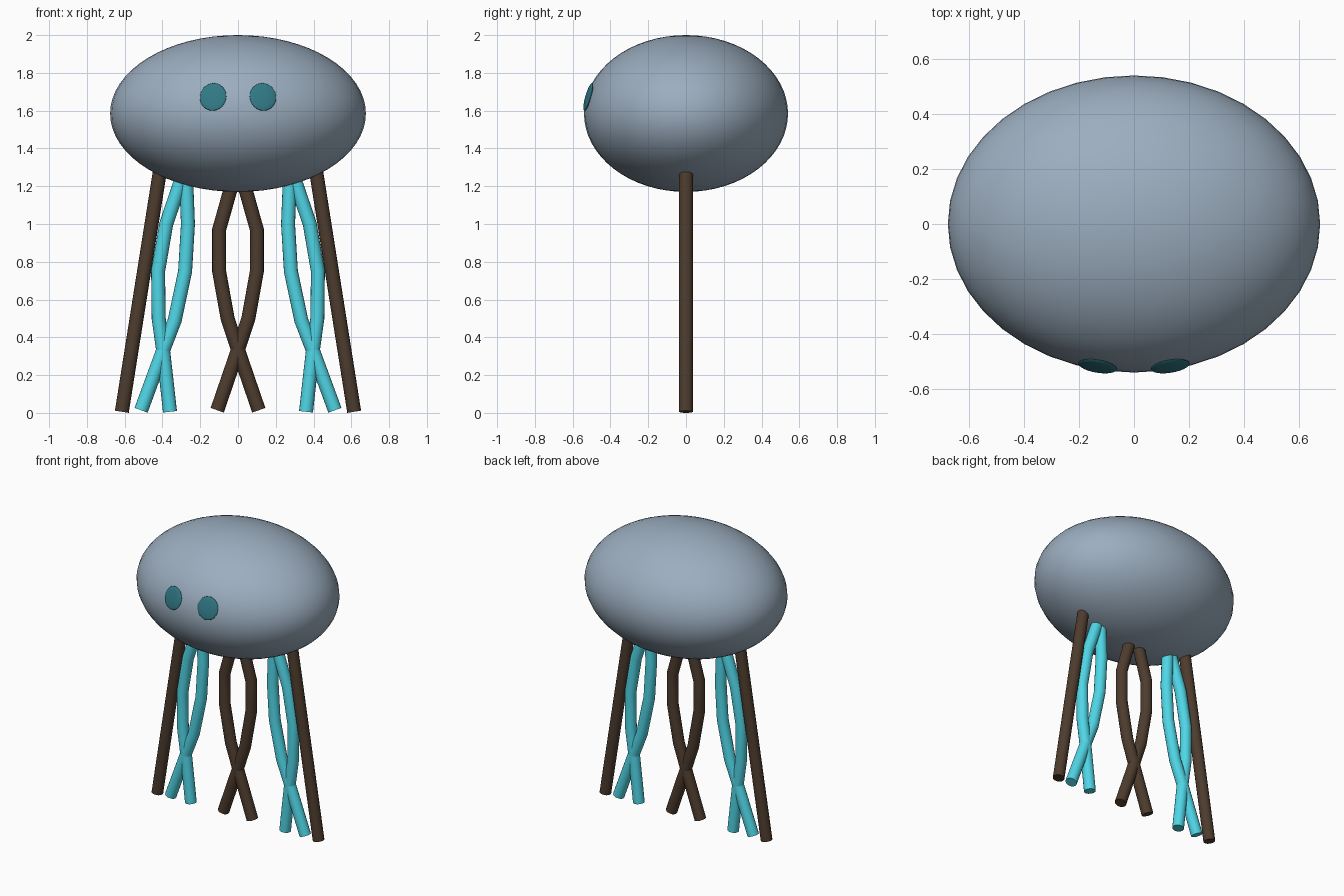
import bpy
from math import sqrt
from mathutils import Vector

if "Cube" in bpy.data.objects:
    bpy.data.objects.remove(bpy.data.objects["Cube"])


def material(name, color):
    mat = bpy.data.materials.new(name)
    mat.diffuse_color = (*color, 1)
    mat.use_nodes = True
    mat.node_tree.nodes["Principled BSDF"].inputs["Base Color"].default_value = mat.diffuse_color
    return mat


SLATE = material("slate", (0.33, 0.42, 0.52))
CYAN = material("cyan", (0.08, 0.67, 0.79))
TEAL = material("dark_teal", (0.03, 0.19, 0.235))
BROWN = material("brown", (0.075, 0.045, 0.027))

CENTER = Vector((0, 0, 1.585))
RADII = Vector((0.677, 0.54, 0.415))
LEG_RADIUS = 0.037


def ellipsoid(name, loc, radii, segments, rings, mat):
    bpy.ops.mesh.primitive_uv_sphere_add(segments=segments, ring_count=rings, location=loc)
    obj = bpy.context.object
    obj.name = name
    obj.scale = radii
    bpy.ops.object.shade_smooth()
    obj.data.materials.append(mat)
    return obj


def tentacle(name, points, mat):
    """Round capped tube along (x, z) points in the y = 0 plane."""
    curve = bpy.data.curves.new(name, 'CURVE')
    curve.dimensions = '3D'
    curve.bevel_depth = LEG_RADIUS
    curve.bevel_resolution = 6
    curve.use_fill_caps = True
    spline = curve.splines.new('POLY')
    spline.points.add(len(points) - 1)
    for p, (x, z) in zip(spline.points, points):
        p.co = (x, 0, z, 1)
    obj = bpy.data.objects.new(name, curve)
    bpy.context.collection.objects.link(obj)
    bpy.ops.object.select_all(action='DESELECT')
    obj.select_set(True)
    bpy.context.view_layer.objects.active = obj
    bpy.ops.object.convert(target='MESH')
    obj = bpy.context.object
    obj.name = name
    obj.data.materials.append(mat)
    bpy.ops.object.shade_smooth_by_angle()


# Body
ellipsoid("body", CENTER, RADII, 40, 32, SLATE)

# Eyes: flattened discs lying on the body surface
for side, label in ((-1, "left"), (1, "right")):
    x, dz = side * 0.132, 0.088
    y = -RADII.y * sqrt(1 - (x / RADII.x) ** 2 - (dz / RADII.z) ** 2)
    normal = Vector((x / RADII.x ** 2, y / RADII.y ** 2, dz / RADII.z ** 2)).normalized()
    eye = ellipsoid(f"{label}_eye", CENTER + Vector((x, y, dz)), (0.071, 0.076, 0.012), 24, 16, TEAL)
    eye.rotation_euler = normal.to_track_quat('Z', 'Y').to_euler()

# Tentacles, listed for the left side and mirrored to the right
PATHS = [
    ("outer_tentacle", BROWN, [(-0.415, 1.27), (-0.615, 0.006)]),
    ("curved_tentacle", CYAN, [(-0.295, 1.25), (-0.38, 1.0), (-0.423, 0.75),
                               (-0.42, 0.5), (-0.397, 0.335), (-0.36, 0.006)]),
    ("crossing_tentacle", CYAN, [(-0.275, 1.25), (-0.265, 1.0), (-0.28, 0.75),
                                 (-0.335, 0.49), (-0.395, 0.335), (-0.513, 0.014)]),
    ("middle_tentacle", BROWN, [(-0.035, 1.2), (-0.1, 0.97), (-0.1, 0.75),
                                (-0.055, 0.5), (0, 0.335), (0.11, 0.014)]),
]
for name, mat, path in PATHS:
    for side, label in ((1, "left"), (-1, "right")):
        tentacle(f"{label}_{name}", [(side * x, z) for x, z in path], mat)
